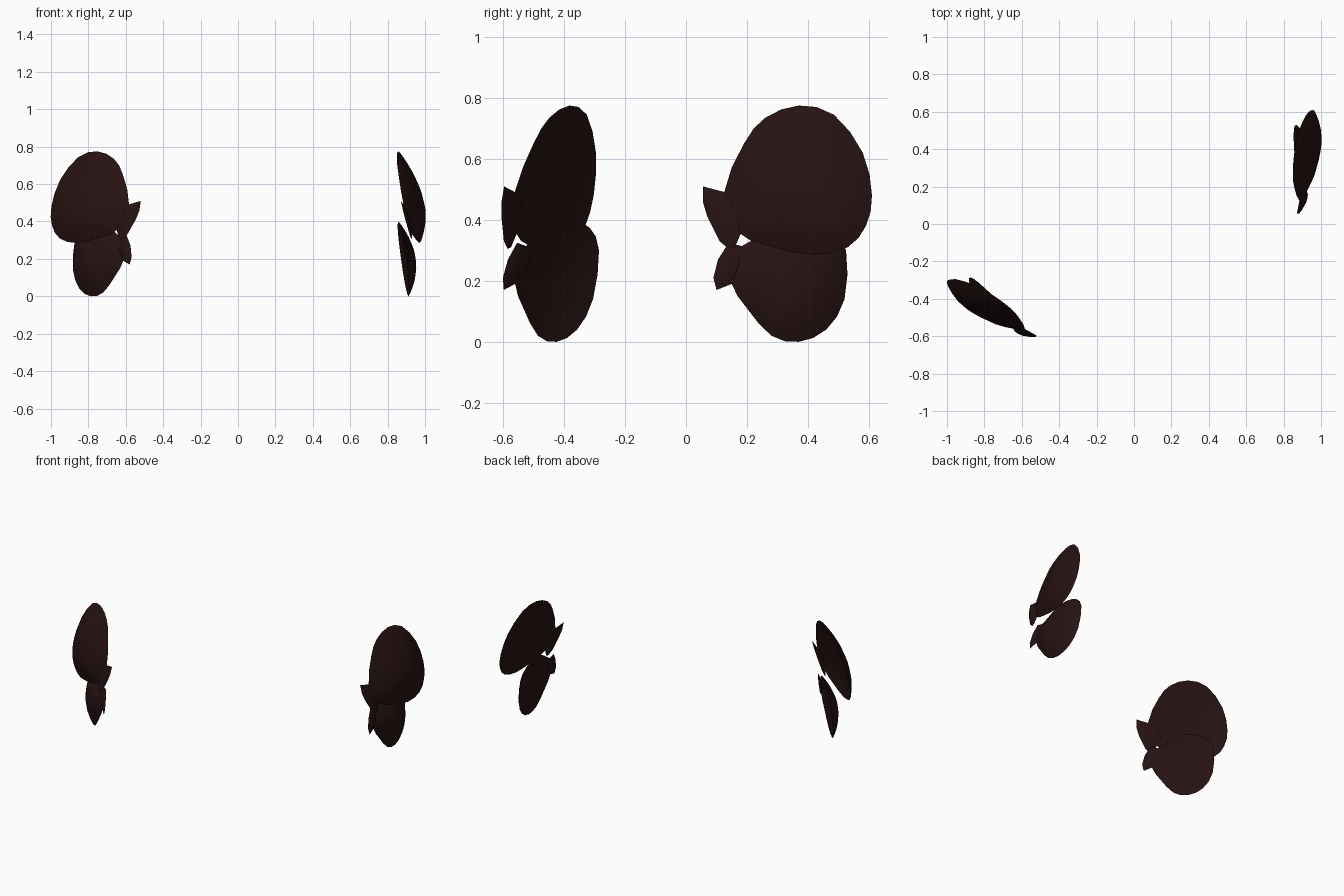
import bpy
import bmesh
import math
from mathutils import Matrix, Vector

cube = bpy.data.objects.get("Cube")
if cube:
    bpy.data.objects.remove(cube, do_unlink=True)

# Single dark maroon colour
maroon = bpy.data.materials.new("dark_maroon")
maroon.use_nodes = True
colour = (0.02, 0.006, 0.006, 1)
maroon.diffuse_color = colour
shader = next(n for n in maroon.node_tree.nodes if n.type == "BSDF_PRINCIPLED")
shader.inputs["Base Color"].default_value = colour


def smooth_outline(points, steps):
    """Closed Catmull-Rom curve through the outline points."""
    pts = [Vector(p) for p in points]
    count = len(pts)
    curve = []
    for i in range(count):
        a, b, c, d = (pts[(i + k) % count] for k in (-1, 0, 1, 2))
        for s in range(steps):
            t = s / steps
            curve.append(b + (c - a) * t / 2
                         + (a * 2 - b * 5 + c * 4 - d) * t * t / 2
                         + (b * 3 - a - c * 3 + d) * t ** 3 / 2)
    return curve


def add_plate(name, outline, centre, plane, bulge, hollow, matrix, steps=2):
    """Domed plate over a (y, z) outline, closed by a shallower inner dome."""
    middle = Vector(centre)
    rim = smooth_outline(outline, steps)
    offset, slope_y, slope_z, origin = plane
    bm = bmesh.new()

    def add_point(p, depth):
        x = offset + slope_y * (p.x - origin[0]) + slope_z * (p.y - origin[1])
        return bm.verts.new(matrix @ Vector((x + depth, p.x, p.y)))

    rim_ring = [add_point(p, 0) for p in rim]
    for height in (bulge, hollow):
        previous = rim_ring
        for r in (0.93, 0.8, 0.6, 0.3):
            ring = [add_point(middle.lerp(p, r), height * (1 - r * r)) for p in rim]
            for i in range(len(rim)):
                j = (i + 1) % len(rim)
                bm.faces.new((previous[i], previous[j], ring[j], ring[i]))
            previous = ring
        tip = add_point(middle, height)
        for i in range(len(rim)):
            bm.faces.new((previous[i], previous[(i + 1) % len(rim)], tip))
    bmesh.ops.recalc_face_normals(bm, faces=bm.faces[:])

    mesh = bpy.data.meshes.new(name)
    bm.to_mesh(mesh)
    bm.free()
    mesh.materials.append(maroon)
    plate = bpy.data.objects.new(name, mesh)
    bpy.context.collection.objects.link(plate)
    bpy.ops.object.select_all(action="DESELECT")
    plate.select_set(True)
    bpy.context.view_layer.objects.active = plate
    bpy.ops.object.shade_smooth_by_angle(angle=math.radians(40))


# Outlines in (y, z)
upper_outline = [(.125, .49), (.19, .65), (.26, .735), (.37, .775), (.485, .745),
                 (.58, .62), (.61, .48), (.59, .38), (.53, .31), (.42, .285),
                 (.27, .315), (.17, .36)]
lower_outline = [(.16, .29), (.22, .335), (.3, .385), (.38, .4), (.47, .375), (.525, .3),
                 (.52, .14), (.46, .04), (.37, 0), (.28, .02), (.2, .11), (.15, .19)]
upper_tab = [(.055, .51), (.15, .485), (.21, .41), (.18, .355), (.16, .31),
             (.14, .305), (.11, .33), (.07, .41), (.055, .46)]
lower_tab = [(.09, .21), (.1, .17), (.15, .19), (.21, .25), (.2, .31), (.14, .325),
             (.105, .27)]

# Tilt of each plate: offset in x, slope along y, slope along z, origin
upper_plane = (.91, .136, -.22, (.36, .52))
lower_plane = (.885, -.08, -.13, (.36, .2))

# The second pair is the first one mirrored and swung around the vertical axis
swing = (Matrix.Translation((.082, .035, 0)) @ Matrix.Rotation(math.radians(50), 4, "Z")
         @ Matrix.Scale(-1, 4, Vector((1, 0, 0))))

for side, matrix in (("left", Matrix.Identity(4)), ("right", swing)):
    add_plate(side + "_upper_plate", upper_outline, (.4, .51), upper_plane, .073, .03, matrix)
    add_plate(side + "_lower_plate", lower_outline, (.36, .2), lower_plane, .065, .02, matrix)
    add_plate(side + "_upper_tab", upper_tab, (.13, .41), upper_plane, .015, -.005, matrix, 1)
    add_plate(side + "_lower_tab", lower_tab, (.15, .25), lower_plane, .015, -.005, matrix, 1)
